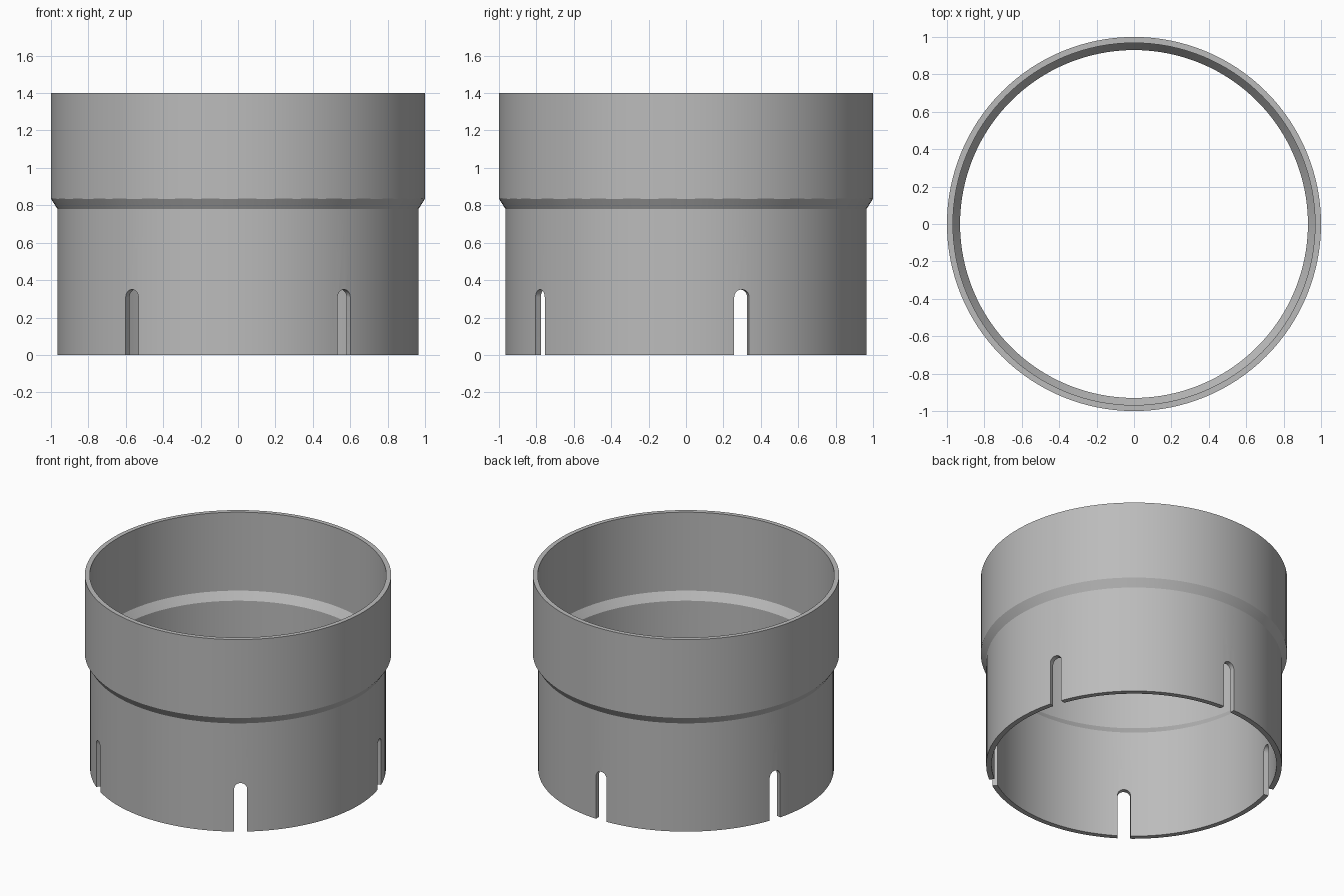
import bpy, bmesh, math
from mathutils import Matrix, Vector

SEGMENTS = 128
SLOTS = 5
SLOT_HALF = 0.042
SLOT_TOP = 0.35

if "Cube" in bpy.data.objects:
    bpy.data.objects.remove(bpy.data.objects["Cube"], do_unlink=True)

# Single plain grey material
grey = bpy.data.materials.new("plain_grey")
grey.use_nodes = True
colour = (0.5, 0.5, 0.5, 1)
grey.diffuse_color = colour
grey.node_tree.nodes["Principled BSDF"].inputs["Base Color"].default_value = colour


def make_object(name, bm):
    bmesh.ops.recalc_face_normals(bm, faces=bm.faces[:])
    mesh = bpy.data.meshes.new(name)
    bm.to_mesh(mesh)
    bm.free()
    mesh.materials.append(grey)
    obj = bpy.data.objects.new(name, mesh)
    bpy.context.collection.objects.link(obj)
    return obj


# Stepped sleeve: closed wall section (radius, height) turned about z
section = [(0.93, 0), (0.965, 0), (0.965, 0.78), (1, 0.835),
           (1, 1.4), (0.968, 1.4), (0.968, 0.835), (0.93, 0.78)]
bm = bmesh.new()
points = [bm.verts.new((r, 0, z)) for r, z in section]
edges = [bm.edges.new((a, b)) for a, b in zip(points, points[1:] + points[:1])]
bmesh.ops.spin(bm, geom=points + edges, axis=(0, 0, 1), cent=(0, 0, 0),
               angle=math.tau, steps=SEGMENTS, use_merge=True)
bmesh.ops.remove_doubles(bm, verts=bm.verts[:], dist=0.0001)
sleeve = make_object("stepped_sleeve", bm)

# Round-topped slot cutters spaced evenly round the lower rim
bm = bmesh.new()
arc = [math.pi * i / 16 for i in range(17)]
outline = [(SLOT_HALF, -0.1)]
outline += [(SLOT_HALF * math.cos(a), SLOT_TOP - SLOT_HALF + SLOT_HALF * math.sin(a)) for a in arc]
outline += [(-SLOT_HALF, -0.1)]
for i in range(SLOTS):
    turn = Matrix.Rotation(math.pi / 2 + math.tau * i / SLOTS, 3, "Z")
    face = bm.faces.new([bm.verts.new(turn @ Vector((0.8, y, z))) for y, z in outline])
    result = bmesh.ops.extrude_face_region(bm, geom=[face])
    outer = [v for v in result["geom"] if isinstance(v, bmesh.types.BMVert)]
    bmesh.ops.translate(bm, verts=outer, vec=turn @ Vector((0.3, 0, 0)))
cutter = make_object("slot_cutter", bm)
cutter.hide_render = True

# Cut the slots, then shade with crisp edges
cut = sleeve.modifiers.new("slots", "BOOLEAN")
cut.operation = "DIFFERENCE"
cut.solver = "EXACT"
cut.object = cutter
bpy.ops.object.select_all(action="DESELECT")
sleeve.select_set(True)
bpy.context.view_layer.objects.active = sleeve
bpy.ops.object.modifier_apply(modifier=cut.name)
bpy.data.objects.remove(cutter, do_unlink=True)
bpy.ops.object.shade_smooth_by_angle(angle=math.radians(30))
